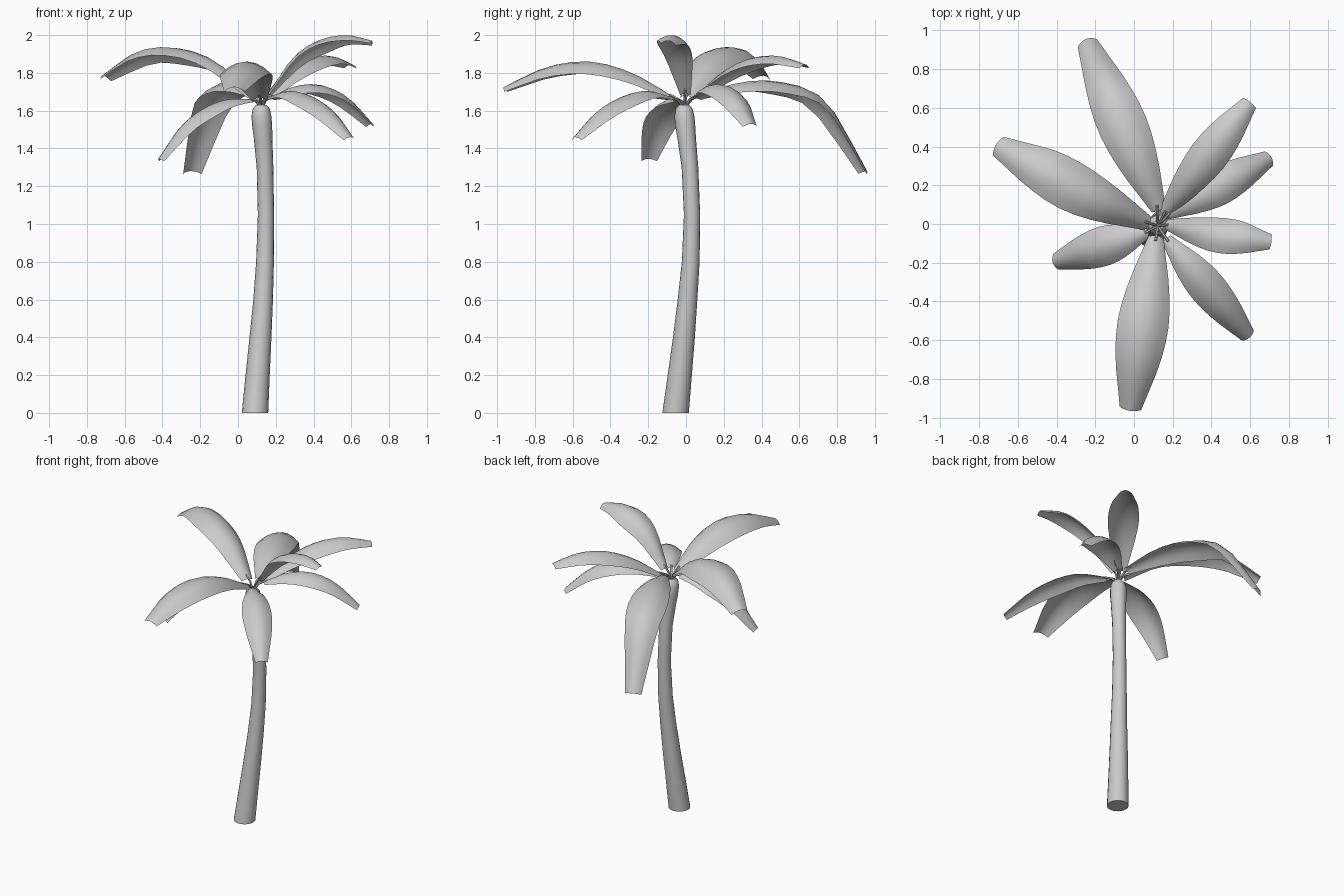
import bpy, bmesh, math
from mathutils import Vector

if "Cube" in bpy.data.objects:
    bpy.data.objects.remove(bpy.data.objects["Cube"])

CROWN = Vector((0.123, -0.01, 1.61))


def finish(name, bm, angle=50):
    bmesh.ops.recalc_face_normals(bm, faces=bm.faces)
    me = bpy.data.meshes.new(name)
    bm.to_mesh(me)
    bm.free()
    ob = bpy.data.objects.new(name, me)
    bpy.context.collection.objects.link(ob)
    bpy.ops.object.select_all(action='DESELECT')
    ob.select_set(True)
    bpy.context.view_layer.objects.active = ob
    bpy.ops.object.shade_smooth_by_angle(angle=math.radians(angle))
    return ob


def bridge(bm, a, b, closed):
    n = len(a)
    for i in range(n if closed else n - 1):
        j = (i + 1) % n
        bm.faces.new((a[i], a[j], b[j], b[i]))


def spline(vals, t):
    # Catmull-Rom through evenly spaced values
    n = len(vals) - 1
    i = min(int(t * n), n - 1)
    f = t * n - i
    p1, p2 = vals[i], vals[i + 1]
    p0 = vals[i - 1] if i > 0 else 2 * p1 - p2
    p3 = vals[i + 2] if i + 2 <= n else 2 * p2 - p1
    return 0.5 * (2 * p1 + (p2 - p0) * f + (2 * p0 - 5 * p1 + 4 * p2 - p3) * f * f
                  + (3 * p1 - p0 - 3 * p2 + p3) * f ** 3)


# Leaning trunk: z, centre x, centre y, radius
TRUNK = [(0, .09, -.055, .07), (.2, .104, -.033, .064), (.4, .119, -.011, .058),
         (.6, .133, .008, .052), (.8, .143, .025, .047), (1.05, .148, .032, .043),
         (1.3, .143, .021, .044), (1.45, .133, .004, .049), (1.52, .128, -.004, .053),
         (1.57, .124, -.008, .053), (1.61, .123, -.01, .045), (1.63, .123, -.01, .028)]
bm = bmesh.new()
rings = []
for z, x, y, r in TRUNK:
    rings.append([bm.verts.new((x + r * math.cos(k * math.pi / 8),
                                y + r * math.sin(k * math.pi / 8), z)) for k in range(16)])
for a, b in zip(rings, rings[1:]):
    bridge(bm, a, b, True)
bm.faces.new(rings[0])
bm.faces.new(rings[-1])
finish("trunk", bm)

WIDTHS = [.3, .78, 1.0, .85, .42]


def leaf(name, base, tip, heights, width, roll=0, segs=10, across=6):
    bm = bmesh.new()
    base, tip = Vector(base), Vector(tip)

    def point(t):
        p = base.lerp(tip, t)
        return Vector((p.x, p.y, spline(heights, t)))

    rows = []
    for i in range(segs + 1):
        t = i / segs
        tan = (point(min(t + .02, 1)) - point(max(t - .02, 0))).normalized()
        side = tan.cross(Vector((0, 0, 1))).normalized()
        up = side.cross(tan)
        a = math.radians(roll) * math.sin(math.pi * min(t + .1, .8))
        side, up = side * math.cos(a) + up * math.sin(a), up * math.cos(a) - side * math.sin(a)
        w = width * spline(WIDTHS, t) / 2
        row = []
        for k in range(across + 1):
            u = 2 * k / across - 1
            row.append(bm.verts.new(point(t) + side * (u * w) - up * (0.5 * w * u * u)))
        rows.append(row)
    for a, b in zip(rows, rows[1:]):
        bridge(bm, a, b, False)
    finish(name, bm)

    # Thin stalk joining the leaf to the trunk top
    end = point(.03)
    path = [CROWN, CROWN.lerp(end, .4) + Vector((0, 0, .02)), end]
    bm = bmesh.new()
    rings = []
    out = (end - CROWN).normalized()
    s = out.cross(Vector((0, 0, 1))).normalized()
    v = s.cross(out)
    for p in path:
        rings.append([bm.verts.new(p + (s * math.cos(k * math.pi / 3)
                                        + v * math.sin(k * math.pi / 3)) * .007)
                      for k in range(6)])
    for a, b in zip(rings, rings[1:]):
        bridge(bm, a, b, True)
    bm.faces.new(rings[0])
    bm.faces.new(rings[-1])
    finish(name + "_stalk", bm)


# Leaves: base xy, tip xy, ridge heights, width, roll
LEAVES = [
    ((.115, -.06), (-.02, -.965), (1.67, 1.80, 1.86, 1.83, 1.725), .265, 0),
    ((.13, .07), (-.25, .955), (1.68, 1.75, 1.75, 1.65, 1.28), .255, 0),
    ((.08, 0), (-.712, .412), (1.68, 1.86, 1.93, 1.915, 1.785), .265, -12),
    ((.16, 0), (.71, -.09), (1.69, 1.88, 1.97, 2.0, 1.97), .19, 15),
    ((.15, .05), (.6, .63), (1.67, 1.80, 1.875, 1.89, 1.845), .20, 0),
    ((.17, .05), (.71, .345), (1.67, 1.73, 1.735, 1.67, 1.53), .20, 0),
    ((.165, -.075), (.597, -.587), (1.67, 1.705, 1.675, 1.595, 1.46), .19, 0),
    ((.07, -.04), (-.42, -.20), (1.66, 1.66, 1.615, 1.52, 1.345), .205, 0),
]
for n, args in enumerate(LEAVES):
    leaf(f"leaf_{n + 1}", *args)
